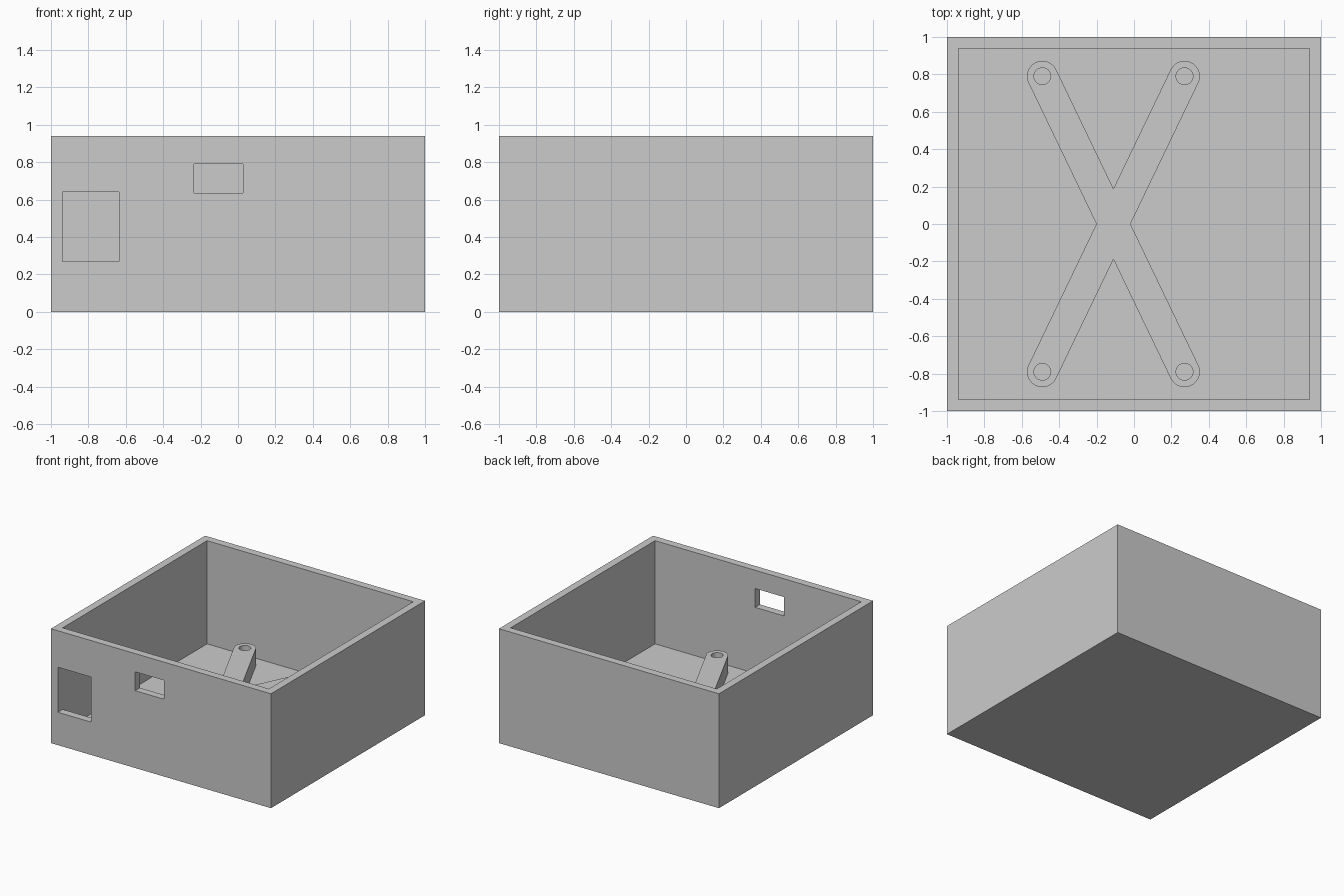
import bpy, bmesh, math
from mathutils import Vector

if "Cube" in bpy.data.objects:
    bpy.data.objects.remove(bpy.data.objects["Cube"])

HEIGHT, WALL, FLOOR = 0.94, 0.0625, 0.092
BRACE_TOP, ARM_R, HOLE_R = 0.234, 0.082, 0.045
CENTRE = Vector((-0.11, 0))
ARM = Vector((0.38, 0.79))

grey = bpy.data.materials.new("plain grey")
grey.use_nodes = True
colour = (0.6, 0.6, 0.6, 1)
grey.diffuse_color = colour
grey.node_tree.nodes["Principled BSDF"].inputs["Base Color"].default_value = colour


def finish(name, bm):
    """Turn a bmesh into a named grey object."""
    bmesh.ops.recalc_face_normals(bm, faces=bm.faces)
    mesh = bpy.data.meshes.new(name)
    bm.to_mesh(mesh)
    bm.free()
    mesh.materials.append(grey)
    obj = bpy.data.objects.new(name, mesh)
    bpy.context.collection.objects.link(obj)
    return obj


def block(name, low, high):
    low, high = Vector(low), Vector(high)
    bm = bmesh.new()
    bmesh.ops.create_cube(bm, size=1)
    for v in bm.verts:
        v.co = (low + high) / 2 + v.co * (high - low)
    return finish(name, bm)


def prism(name, outline, z0, z1):
    bm = bmesh.new()
    base = bm.faces.new([bm.verts.new((p.x, p.y, z0)) for p in outline])
    top = bmesh.ops.extrude_face_region(bm, geom=[base])["geom"]
    verts = [g for g in top if isinstance(g, bmesh.types.BMVert)]
    bmesh.ops.translate(bm, verts=verts, vec=(0, 0, z1 - z0))
    return finish(name, bm)


def arc(centre, radius, start, sweep, steps):
    return [centre + radius * Vector((math.cos(a), math.sin(a)))
            for a in (start + sweep * i / steps for i in range(steps + 1))]


def cut(target, cutter):
    """Subtract the cutter, apply, and discard it."""
    mod = target.modifiers.new("cut", "BOOLEAN")
    mod.operation, mod.solver, mod.object = "DIFFERENCE", "EXACT", cutter
    bpy.context.view_layer.objects.active = target
    bpy.ops.object.modifier_apply(modifier=mod.name)
    bpy.data.objects.remove(cutter)


# Open-topped case with two openings in the front wall
inner = 1 - WALL
case = block("case", (-1, -1, 0), (1, 1, HEIGHT))
cut(case, block("cavity", (-inner, -inner, FLOOR), (inner, inner, HEIGHT + 0.1)))
cut(case, block("large_opening", (-0.937, -1.1, 0.27), (-0.635, -0.9, 0.64)))
cut(case, block("small_opening", (-0.235, -1.1, 0.635), (0.028, -0.9, 0.79)))

# Cross-shaped brace: four rounded arm ends joined at inner corners
angle = math.atan2(ARM.y, ARM.x)
side = Vector((ARM_R / math.sin(angle), 0))
end = Vector((0, ARM_R / math.cos(angle)))
arms = [(angle, end), (math.pi - angle, -side),
        (math.pi + angle, -end), (-angle, side)]
outline, pegs = [], []
for a, corner in arms:
    peg = CENTRE + ARM.length * Vector((math.cos(a), math.sin(a)))
    pegs.append(peg)
    outline += arc(peg, ARM_R, a - math.pi / 2, math.pi, 20)
    outline.append(CENTRE + corner)
brace = prism("cross_brace", outline, FLOOR - 0.02, BRACE_TOP)

# Screw holes at the arm ends
for peg in pegs:
    circle = arc(peg, HOLE_R, 0, math.tau, 32)[:-1]
    cut(brace, prism("screw_hole", circle, 0, 0.5))

# Smooth the rounded ends and holes, keep edges crisp
bpy.ops.object.select_all(action="DESELECT")
brace.select_set(True)
bpy.context.view_layer.objects.active = brace
bpy.ops.object.shade_smooth_by_angle(angle=math.radians(30))
